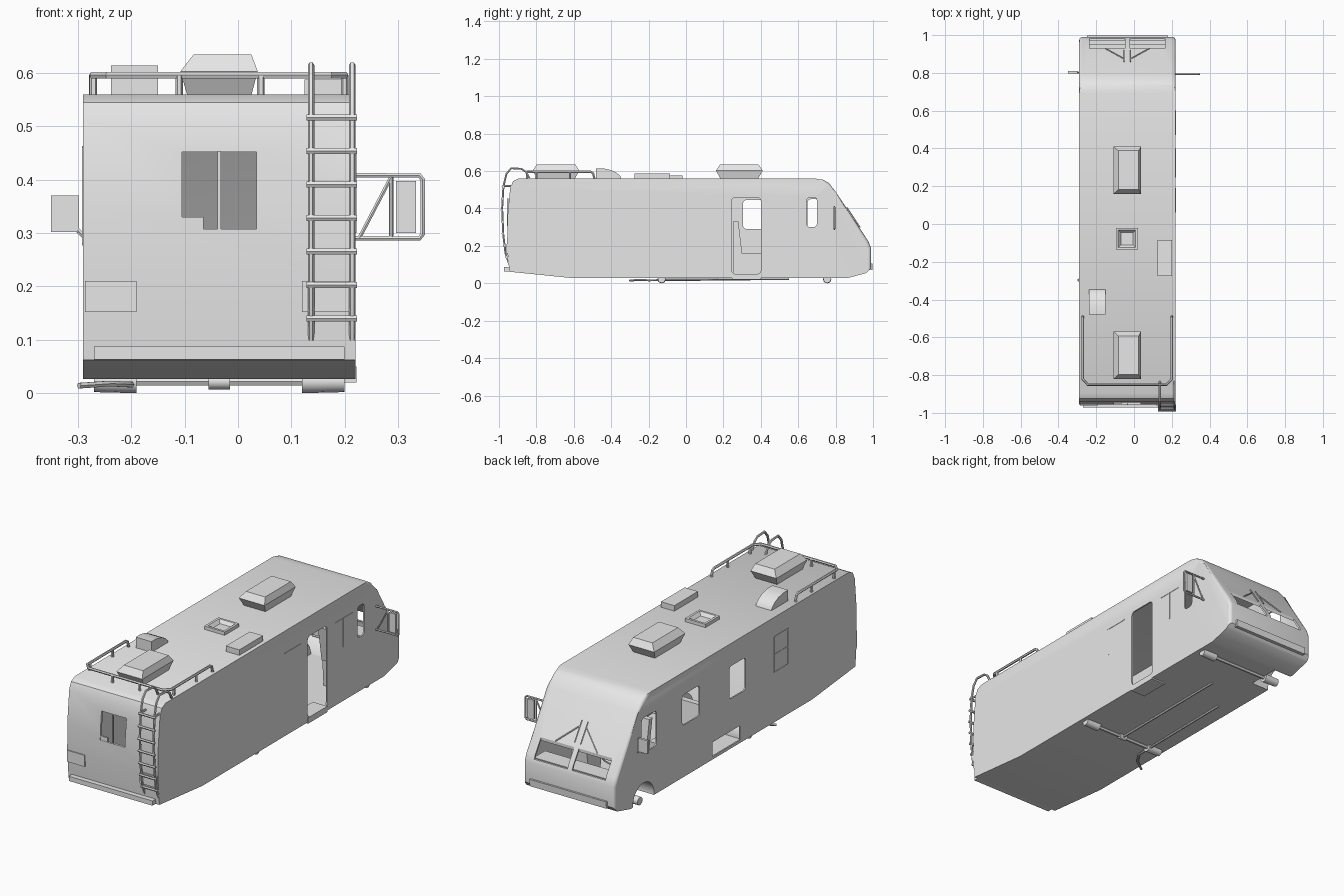
import bpy, bmesh, math
from mathutils import Vector

cube = bpy.data.objects.get("Cube")
if cube:
    bpy.data.objects.remove(cube, do_unlink=True)

GREY = (0.8, 0.8, 0.8, 1)
mat = bpy.data.materials.new("plain grey")
mat.use_nodes = True
mat.diffuse_color = GREY
mat.node_tree.nodes["Principled BSDF"].inputs["Base Color"].default_value = GREY

LEFT, RIGHT, MID = 0.22, -0.29, -0.035   # side walls and centreline
WHEELS = (-0.13, 0.755)


def finish(name, bm, smooth=True):
    bmesh.ops.recalc_face_normals(bm, faces=bm.faces)
    me = bpy.data.meshes.new(name)
    bm.to_mesh(me)
    bm.free()
    me.materials.append(mat)
    ob = bpy.data.objects.new(name, me)
    bpy.context.collection.objects.link(ob)
    if smooth:
        smooth_shade(ob)
    return ob


def activate(ob):
    bpy.ops.object.select_all(action="DESELECT")
    ob.select_set(True)
    bpy.context.view_layer.objects.active = ob


def smooth_shade(ob):
    activate(ob)
    bpy.ops.object.shade_smooth_by_angle(angle=math.radians(35))


def prism(name, pts, x0, x1, nose=0):
    """Side profile (y, z) extruded across x, optionally rounding the nose corners."""
    bm = bmesh.new()
    a, b = [[bm.verts.new((x, y, z)) for y, z in pts] for x in (x0, x1)]
    bm.faces.new(a)
    bm.faces.new(b[::-1])
    n = len(pts)
    for i in range(n):
        j = (i + 1) % n
        bm.faces.new((a[i], b[i], b[j], a[j]))
    if nose:
        edges = [e for e in bm.edges
                 if e.verts[0].co.x == e.verts[1].co.x
                 and all(v.co.y > 0.68 and v.co.z > 0.07 for v in e.verts)
                 and max(v.co.y for v in e.verts) > 0.75]
        bmesh.ops.bevel(bm, geom=edges, offset=nose, segments=5, profile=0.5,
                        affect="EDGES", clamp_overlap=True)
    return finish(name, bm)


def loft(name, rings):
    """Stack of rectangles (x0, x1, y0, y1, z)."""
    bm = bmesh.new()
    loops = [[bm.verts.new(c) for c in ((a, c0, z), (b, c0, z), (b, d, z), (a, d, z))]
             for a, b, c0, d, z in rings]
    bm.faces.new(loops[0])
    bm.faces.new(loops[-1])
    for lo, hi in zip(loops, loops[1:]):
        for i in range(4):
            j = (i + 1) % 4
            bm.faces.new((lo[i], lo[j], hi[j], hi[i]))
    return finish(name, bm, False)


def box(name, x0, x1, y0, y1, z0, z1):
    return loft(name, [(x0, x1, y0, y1, z0), (x0, x1, y0, y1, z1)])


def cone(name, x0, x1, y, z, r0, r1, sides=28):
    bm = bmesh.new()
    bmesh.ops.create_cone(bm, cap_ends=True, segments=sides, radius1=r0, radius2=r1,
                          depth=abs(x1 - x0))
    for v in bm.verts:
        x = x0 if v.co.z < 0 else x1
        v.co = Vector((x, y + v.co.x, z + v.co.y))
    return finish(name, bm)


def tube(name, pts, r=0.006, closed=False):
    cu = bpy.data.curves.new(name, "CURVE")
    cu.dimensions = "3D"
    cu.bevel_depth = r
    cu.bevel_resolution = 1
    cu.use_fill_caps = True
    sp = cu.splines.new("POLY")
    sp.points.add(len(pts) - 1)
    for p, co in zip(sp.points, pts):
        p.co = (*co, 1)
    sp.use_cyclic_u = closed
    cu.materials.append(mat)
    ob = bpy.data.objects.new(name, cu)
    bpy.context.collection.objects.link(ob)
    activate(ob)
    bpy.ops.object.convert(target="MESH")
    smooth_shade(bpy.context.object)


def cut(target, cutters):
    for c in cutters:
        m = target.modifiers.new("cut", "BOOLEAN")
        m.operation, m.solver, m.object = "DIFFERENCE", "EXACT", c
        activate(target)
        bpy.ops.object.modifier_apply(modifier=m.name)
        bpy.data.objects.remove(c, do_unlink=True)


# Body shell: outer hull minus an inner hull that leaves wheel housings
HULL = [(-0.945, 0.062), (-0.6, 0.027), (0.86, 0.027), (0.965, 0.055), (0.988, 0.08),
        (0.99, 0.185), (0.975, 0.225), (0.8, 0.49), (0.765, 0.535), (0.735, 0.553),
        (0.69, 0.56), (-0.895, 0.56), (-0.925, 0.545), (-0.94, 0.51), (-0.955, 0.35),
        (-0.956, 0.2)]
body = prism("body", HULL, RIGHT, LEFT, 0.05)
inner = prism("inner_hull", [(0.02 + (y - 0.02) * 0.988, 0.3 + (z - 0.3) * 0.965)
                             for y, z in HULL], RIGHT + 0.007, LEFT - 0.007, 0.046)


def wells(r, depth):
    return [cone("well_cutter", side + s * 0.05, side - s * depth, y, 0.035, r, r, 40)
            for side, s in ((LEFT, 1), (RIGHT, -1)) for y in WHEELS]


cut(inner, wells(0.091, 0.107))
cut(body, [inner] + wells(0.085, 0.1))

# Door, windows, hatch and windscreen openings
openings = [("doorway", 0.19, 0.26, 0.245, 0.40, 0.05, 0.46),
            ("left_cab_window", 0.19, 0.26, 0.645, 0.70, 0.30, 0.46),
            ("right_cab_window", -0.33, -0.26, 0.65, 0.77, 0.27, 0.45),
            ("right_front_window", -0.33, -0.26, 0.305, 0.445, 0.29, 0.445),
            ("right_mid_window", -0.33, -0.26, -0.065, 0.067, 0.28, 0.445),
            ("right_hatch", -0.33, -0.26, -0.02, 0.20, 0.042, 0.115),
            ("rear_window", -0.105, 0.035, -1.0, -0.92, 0.308, 0.452),
            ("screen_right", -0.235, -0.048, 0.928, 0.99, 0.205, 0.34),
            ("screen_left", -0.022, 0.165, 0.928, 0.99, 0.205, 0.34)]
cutters = [box(*o) for o in openings]
for c in cutters[:5]:
    bm = bmesh.new()
    bm.from_mesh(c.data)
    along = [e for e in bm.edges if abs(e.verts[0].co.x - e.verts[1].co.x) > 0.01]
    bmesh.ops.bevel(bm, geom=along, offset=0.018, segments=3, profile=0.5, affect="EDGES")
    bm.to_mesh(c.data)
    bm.free()
cut(body, cutters)
smooth_shade(body)
box("rear_window_bar", MID - 0.003, MID + 0.003, -0.957, -0.949, 0.306, 0.454)
box("rear_window_latch", -0.105, -0.065, -0.954, -0.946, 0.308, 0.33)

# Window trim lines on the side walls
for x, y0, y1, z0, z1 in ((RIGHT, -0.405, -0.295, 0.28, 0.46),):
    for y in (y0, (y0 + y1) / 2, y1):
        box("side_trim_upright", x - 0.002, x + 0.002, y - 0.003, y + 0.003, z0, z1)
    for z in (z0, (z0 + z1) / 2, z1):
        box("side_trim_rail", x - 0.002, x + 0.002, y0, y1, z - 0.003, z + 0.003)
for y0, y1, yu in ((0.06, 0.19, 0.07), (0.47, 0.6, 0.53)):
    box("left_trim_rail", LEFT - 0.002, LEFT + 0.002, y0, y1, 0.444, 0.448)
    box("left_trim_upright", LEFT - 0.002, LEFT + 0.002, yu, yu + 0.004, 0.3, 0.446)

# Bumpers, tail lamps and door step
box("rear_bumper", -0.27, 0.20, -0.972, -0.94, 0.063, 0.087)
loft("front_bumper", [(RIGHT + 0.04, LEFT - 0.04, 0.95, 0.996, 0.07),
                      (RIGHT + 0.04, LEFT - 0.04, 0.95, 0.998, 0.105)])
for x0, x1 in ((-0.287, -0.19), (0.12, 0.217)):
    box("tail_lamp", x0, x1, -0.961, -0.952, 0.152, 0.21)
box("door_step", 0.14, 0.222, 0.245, 0.40, 0.02, 0.05)

# Roof units
for y0, y1 in ((0.16, 0.41), (-0.82, -0.57)):
    loft("roof_air_unit", [(-0.095, 0.025, y0 + 0.025, y1 - 0.025, 0.558),
                           (-0.108, 0.037, y0, y1, 0.603),
                           (-0.083, 0.012 + 0.013, y0 + 0.022, y1 - 0.022, 0.635)])
loft("roof_box", [(0.125, 0.2, -0.275, -0.085, 0.558), (0.125, 0.2, -0.275, -0.085, 0.588)])
prism("roof_dome", [(-0.48, 0.558), (-0.48, 0.614), (-0.44, 0.614), (-0.4, 0.605),
                    (-0.37, 0.59), (-0.35, 0.572), (-0.345, 0.558)], -0.238, -0.15)
vent = box("roof_vent", -0.095, 0.02, -0.135, -0.02, 0.558, 0.577)
cut(vent, [loft("vent_cut", [(-0.07, -0.005, -0.11, -0.045, 0.561),
                             (-0.086, 0.011, -0.126, -0.029, 0.58)])])

# Roof rail with posts
rail = [(-0.272, -0.49, 0.56), (-0.272, -0.497, 0.588), (-0.272, -0.51, 0.596),
        (-0.272, -0.82, 0.596), (-0.245, -0.85, 0.596)]
tube("roof_rail", rail + [(2 * MID - x - 0.002, y, z) for x, y, z in rail[::-1]], 0.007)
posts = [(x, y) for x in (-0.271, 0.2) for y in (-0.62, -0.8)]
for x, y in posts + [(-0.11, -0.85), (0.043, -0.85)]:
    tube("rail_post", [(x, y, 0.555), (x, y, 0.596)], 0.007)

# Ladder
STILE = [(-0.945, 0.1), (-0.965, 0.16), (-0.977, 0.26), (-0.983, 0.4), (-0.976, 0.52),
         (-0.96, 0.585), (-0.935, 0.615), (-0.88, 0.612), (-0.855, 0.595), (-0.835, 0.556)]
for x in (0.137, 0.214):
    tube("ladder_stile", [(x, y, z) for y, z in STILE], 0.006)
    for y, z in ((-0.965, 0.16), (-0.976, 0.52)):
        tube("ladder_bracket", [(x, y, z), (x, -0.935, z)], 0.005)
for i in range(7):
    z = 0.14 + i * 0.0627
    y = next(a[0] + (b[0] - a[0]) * (z - a[1]) / (b[1] - a[1])
             for a, b in zip(STILE, STILE[1:]) if a[1] <= z <= b[1])
    tube("ladder_rung", [(0.128, y - 0.003, z), (0.223, y - 0.003, z)], 0.0065)

# Mirrors
MY = 0.793
tube("left_mirror_frame", [(0.215, MY, 0.408), (0.34, MY, 0.408), (0.346, MY, 0.4),
                           (0.346, MY, 0.298), (0.34, MY, 0.29), (0.215, MY, 0.29)], 0.005)
tube("left_mirror_bar", [(0.287, MY, 0.29), (0.287, MY, 0.408)], 0.004)
tube("left_mirror_brace", [(0.228, MY, 0.292), (0.287, MY, 0.405)], 0.004)
box("left_mirror", 0.296, 0.334, MY - 0.005, MY + 0.005, 0.3, 0.398)
box("right_mirror", -0.35, -0.298, 0.797, 0.809, 0.302, 0.37)
tube("right_mirror_arm", [(-0.285, 0.8, 0.29), (-0.31, 0.803, 0.315)], 0.005)

# Windscreen wipers
def on_screen(x, y):
    return (x, y, 0.225 + (0.975 - y) * 0.265 / 0.175 + 0.007)


for x, s in ((-0.052, -1), (-0.018, 1)):
    tube("wiper_blade", [on_screen(x, 0.86), on_screen(x, 0.92)], 0.003)
    tube("wiper_arm", [on_screen(x, 0.875), on_screen(x + s * 0.1, 0.93)], 0.003)

# Running gear
for y in WHEELS:
    tube("axle", [(RIGHT + 0.05, y, 0.022), (LEFT - 0.05, y, 0.022)], 0.009)
    for side, s in ((LEFT, 1), (RIGHT, -1)):
        cone("hub", side - s * 0.1, side - s * 0.02, y, 0.022, 0.022, 0.02, 16)
cone("differential", MID - 0.02, MID + 0.02, WHEELS[0], 0.022, 0.015, 0.015, 12)
tube("drive_shaft", [(MID, -0.13, 0.02), (MID, 0.55, 0.024)], 0.006)
tube("exhaust", [(-0.2, 0.4, 0.022), (-0.2, -0.2, 0.016), (-0.24, -0.26, 0.018),
                 (-0.298, -0.3, 0.014)], 0.006)

# Cabin furniture
box("dashboard", RIGHT + 0.03, LEFT - 0.03, 0.86, 0.95, 0.13, 0.195)
for x in (-0.2, 0.06):
    loft("cab_seat_base", [(x, x + 0.09, 0.6, 0.7, 0.036), (x, x + 0.09, 0.59, 0.71, 0.18)])
    loft("cab_seat_back", [(x, x + 0.09, 0.585, 0.61, 0.17), (x, x + 0.09, 0.555, 0.58, 0.35)])
bm = bmesh.new()
bmesh.ops.create_circle(bm, segments=20, radius=0.04)
ring = [(v.co.x - 0.155, 0.84 + v.co.y * 0.5, 0.235 + v.co.y * 0.8) for v in bm.verts]
bm.free()
tube("steering_wheel", ring, 0.004, True)
box("bench_seat", RIGHT + 0.02, -0.1, 0.25, 0.44, 0.036, 0.16)
loft("bench_back", [(RIGHT + 0.02, -0.1, 0.25, 0.3, 0.16), (RIGHT + 0.02, -0.1, 0.25, 0.28, 0.33)])
